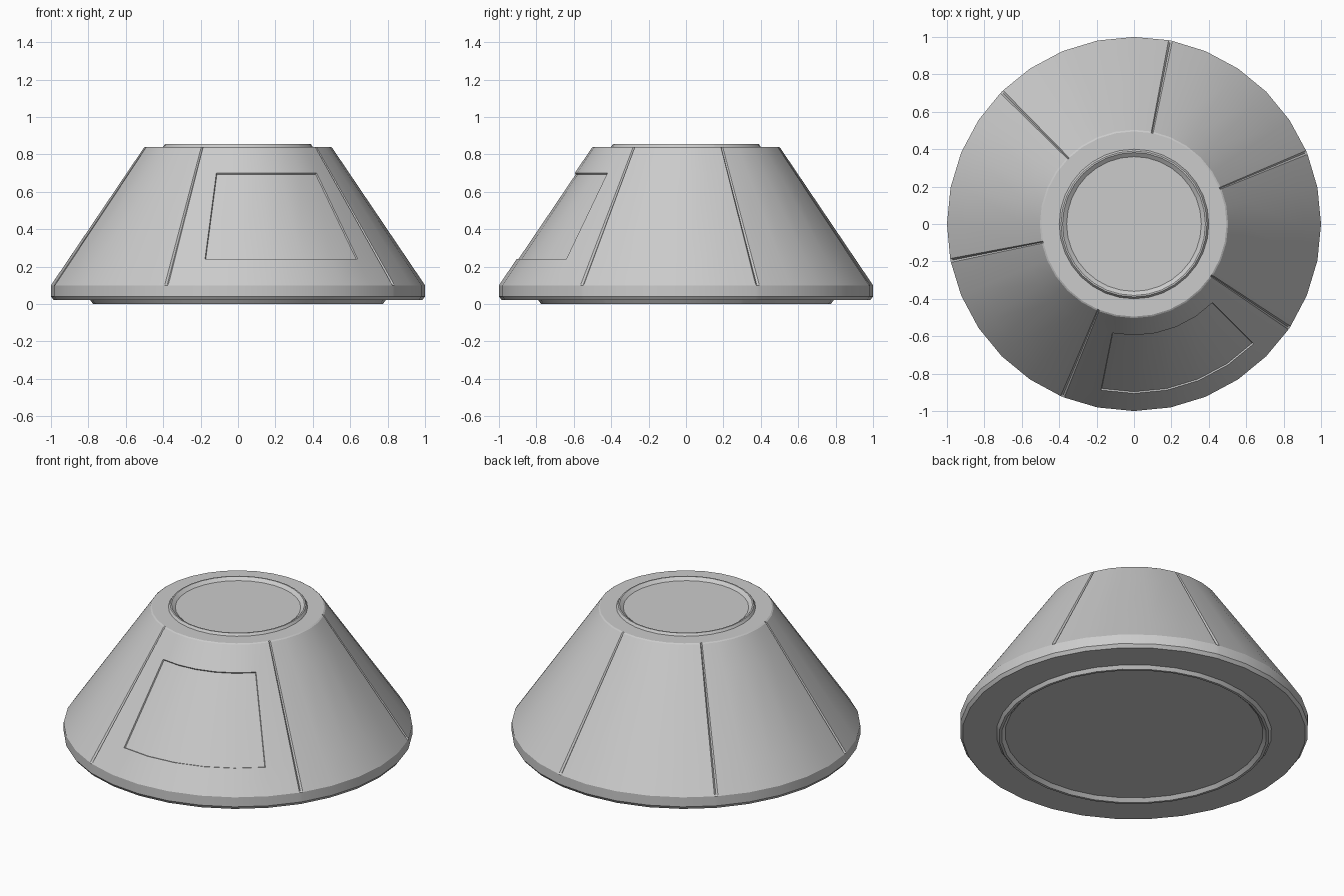
import bpy, bmesh, math

if "Cube" in bpy.data.objects:
    bpy.data.objects.remove(bpy.data.objects["Cube"])

SIDES = 32
STEP = 360 / SIDES
SEAMS = [22.5, 78.75, 135, 191.25, 247.5, 326.25]   # panel joints
PANEL = (258.75, 315)                               # recessed hatch sector
Z_LOW, Z_HIGH = 0.24, 0.70

grey = bpy.data.materials.new("light grey")
grey.diffuse_color = (0.6, 0.6, 0.6, 1)
grey.use_nodes = True
grey.node_tree.nodes["Principled BSDF"].inputs["Base Color"].default_value = grey.diffuse_color


def cone_r(z):
    return 1 - 0.5 * (z - 0.10) / 0.74


# Profile from bottom centre to top centre (radius, height)
profile = [(0.74, 0.02), (0.76, 0.0), (0.775, 0.0), (0.79, 0.02),
           (0.985, 0.02), (1.0, 0.04), (1.0, 0.10)]
profile += [(cone_r(z), z) for z in (0.105, Z_LOW, Z_HIGH, 0.835)]
profile += [(0.495, 0.84), (0.40, 0.84), (0.39, 0.855), (0.382, 0.855), (0.36, 0.838)]

# Columns: regular sides plus two extra beside every joint
columns = []
for i in range(SIDES):
    a = i * STEP
    if a in SEAMS:
        columns += [(a - 0.6, False), (a, True), (a + 0.6, False)]
    else:
        columns.append((a, False))

bm = bmesh.new()
rings = []
for r, z in profile:
    on_cone = 0.102 < z < 0.838 and r > 0.45
    ring = []
    for a, groove in columns:
        rr = r - 0.01 if groove and on_cone else r
        t = math.radians(a)
        ring.append(bm.verts.new((rr * math.cos(t), rr * math.sin(t), z)))
    rings.append(ring)

n = len(columns)
hatch = []
for k in range(len(rings) - 1):
    for j in range(n):
        m = (j + 1) % n
        f = bm.faces.new((rings[k][j], rings[k][m], rings[k + 1][m], rings[k + 1][j]))
        inside = PANEL[0] <= columns[j][0] < PANEL[1]
        if inside and profile[k][1] == Z_LOW:
            hatch.append(f)

# Bottom and top discs
bm.faces.new(list(reversed(rings[0])))
bm.faces.new(rings[-1])
bmesh.ops.recalc_face_normals(bm, faces=bm.faces[:])

# Shallow recessed hatch on the front
bmesh.ops.inset_region(bm, faces=hatch, thickness=0.003, depth=-0.008,
                       use_even_offset=True)

mesh = bpy.data.meshes.new("cone_hull")
bm.to_mesh(mesh)
bm.free()
mesh.materials.append(grey)
hull = bpy.data.objects.new("cone_hull", mesh)
bpy.context.collection.objects.link(hull)
bpy.context.view_layer.objects.active = hull
hull.select_set(True)
bpy.ops.object.shade_smooth_by_angle(angle=math.radians(25))
